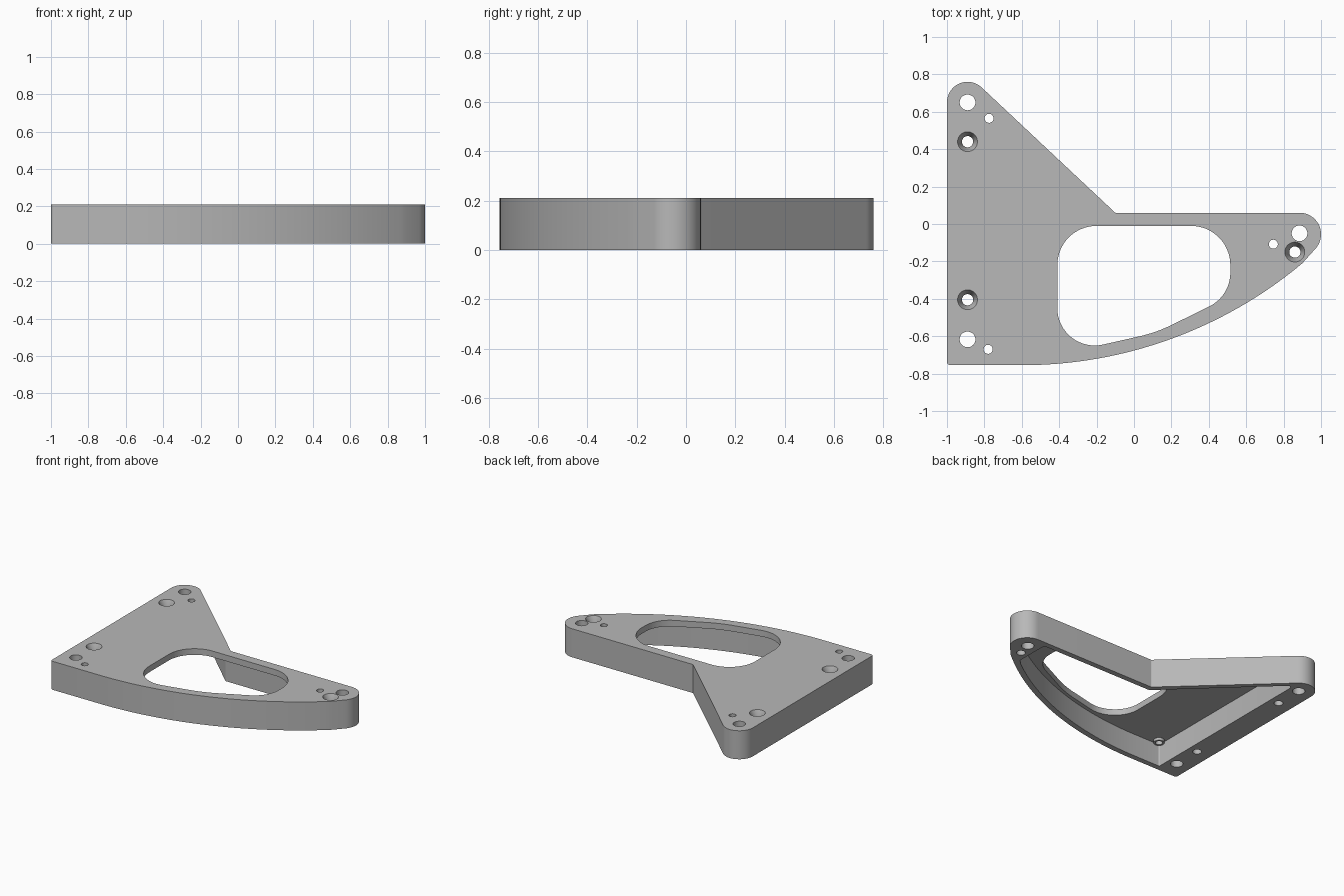
import bpy, bmesh, math
from mathutils import Vector

HEIGHT, CEILING, WALL = 0.21, 0.165, 0.04
SWEEP_C, SWEEP_R = Vector((-0.6, 1.582)), 2.337    # long curved front edge
TIP_C, TIP_R = Vector((0.885, -0.055)), 0.115
BACK_C, BACK_R = Vector((-0.89, 0.65)), 0.11

if "Cube" in bpy.data.objects:
    bpy.data.objects.remove(bpy.data.objects["Cube"])

grey = bpy.data.materials.new("plain_grey")
grey.use_nodes = True
grey.diffuse_color = (0.48, 0.48, 0.48, 1)
grey.node_tree.nodes["Principled BSDF"].inputs["Base Color"].default_value = grey.diffuse_color


def arc(centre, radius, start, end, steps):
    """Points along an arc, angles in degrees."""
    angles = [math.radians(start + (end - start) * i / steps) for i in range(steps + 1)]
    return [centre + radius * Vector((math.cos(a), math.sin(a))) for a in angles]


def circle(x, y, radius):
    return arc(Vector((x, y)), radius, 0, 360, 40)[:-1]


def sweep(radius, end_x):
    end = -90 + math.degrees(math.asin((end_x - SWEEP_C.x) / radius))
    return arc(SWEEP_C, radius, -90, end, 40)


def sharp(points):
    return [(p.x, p.y, 0) for p in points]


def rounded(corners, steps=12):
    """Outline from (x, y, radius) corners, each filleted by its radius."""
    points = []
    for i, (x, y, r) in enumerate(corners):
        p = Vector((x, y))
        if r == 0:
            points.append(p)
            continue
        a = (Vector(corners[i - 1][:2]) - p).normalized()
        b = (Vector(corners[(i + 1) % len(corners)][:2]) - p).normalized()
        half = math.acos(a.dot(b)) / 2
        centre = p + (a + b).normalized() * (r / math.sin(half))
        start = p + a * (r / math.tan(half)) - centre
        end = p + b * (r / math.tan(half)) - centre
        first = math.atan2(start.y, start.x)
        turn = math.atan2(start.x * end.y - start.y * end.x, start.dot(end))
        points += arc(centre, r, math.degrees(first), math.degrees(first + turn), steps)
    return points


bm = bmesh.new()


def ring(points, z):
    return [bm.verts.new((p.x, p.y, z)) for p in points]


def walls(*rings):
    """Bridge successive rings; return the first and last."""
    for low, high in zip(rings, rings[1:]):
        for i in range(len(low)):
            bm.faces.new((low[i - 1], low[i], high[i], high[i - 1]))
    return rings[0], rings[-1]


def cap(rings, up):
    """Flat face bounded by the first ring, with the others as holes."""
    edges = [bm.edges.get((r[i - 1], r[i])) for r in rings for i in range(len(r))]
    bmesh.ops.triangle_fill(bm, use_beauty=True, edges=edges, normal=(0, 0, up))


# Outer wall
outline = rounded(
    [(-1, -0.755, 0.02)]
    + sharp(sweep(SWEEP_R, 0.9))
    + sharp(arc(TIP_C, TIP_R, -45, 90, 20))
    + [(-0.1, 0.06, 0.01)]
    + sharp(arc(BACK_C, BACK_R, 46.5, 180, 24)))
outer_low, outer_high = walls(ring(outline, 0), ring(outline, HEIGHT))
bottom, ceiling, top = [outer_low], [], [outer_high]

# Hollow underside, leaving a broad mounting bar and a solid tip
pocket = rounded(
    [(-0.82, -0.755 + WALL, 0.01)]
    + sharp(sweep(SWEEP_R - WALL, 0.77))
    + [(0.8, -0.23, 0), (0.8, 0.06 - WALL, 0.03),
       (-0.1 - 0.4 * WALL, 0.06 - WALL, 0.01), (-0.82, 0.69, 0.02)], 6)
low, high = walls(ring(pocket, 0), ring(pocket, CEILING))
bottom.append(low)
ceiling.append(high)

# Large rounded window through the top plate
window = rounded(
    [(-0.41, -0.01, 0.21), (-0.41, -0.70, 0.2), (0.12, -0.58, 0.8),
     (0.515, -0.385, 0.2), (0.515, -0.01, 0.21)], 16)
low, high = walls(ring(window, CEILING), ring(window, HEIGHT))
ceiling.append(low)
top.append(high)

# Small pin holes, each with a low boss under the plate
for x, y in [(-0.775, 0.565), (-0.78, -0.67), (0.745, -0.108)]:
    rim, pin = circle(x, y, 0.036), circle(x, y, 0.024)
    low, high = walls(ring(rim, CEILING), ring(rim, CEILING - 0.02),
                      ring(pin, CEILING - 0.02), ring(pin, HEIGHT))
    ceiling.append(low)
    top.append(high)

# Plain bolt holes
for x, y in [(-0.89, 0.65), (-0.89, -0.617), (0.885, -0.05)]:
    bolt = circle(x, y, 0.042)
    low, high = walls(ring(bolt, 0), ring(bolt, HEIGHT))
    bottom.append(low)
    top.append(high)

# Countersunk screw holes
for x, y in [(-0.89, 0.44), (-0.89, -0.405), (0.86, -0.15)]:
    shaft = circle(x, y, 0.03)
    low, high = walls(ring(shaft, 0), ring(shaft, HEIGHT - 0.05),
                      ring(circle(x, y, 0.053), HEIGHT))
    bottom.append(low)
    top.append(high)

# Flat faces joining the walls
cap(bottom, -1)
cap(ceiling, -1)
cap(top, 1)

bmesh.ops.recalc_face_normals(bm, faces=bm.faces)
if bm.calc_volume(signed=True) < 0:
    bmesh.ops.reverse_faces(bm, faces=bm.faces)
mesh = bpy.data.meshes.new("bracket_body")
bm.to_mesh(mesh)
bm.free()
mesh.materials.append(grey)
body = bpy.data.objects.new("bracket_body", mesh)
bpy.context.collection.objects.link(body)

# Smooth curved walls, keep hard edges
bpy.ops.object.select_all(action='DESELECT')
body.select_set(True)
bpy.context.view_layer.objects.active = body
bpy.ops.object.shade_smooth_by_angle(angle=math.radians(30))
